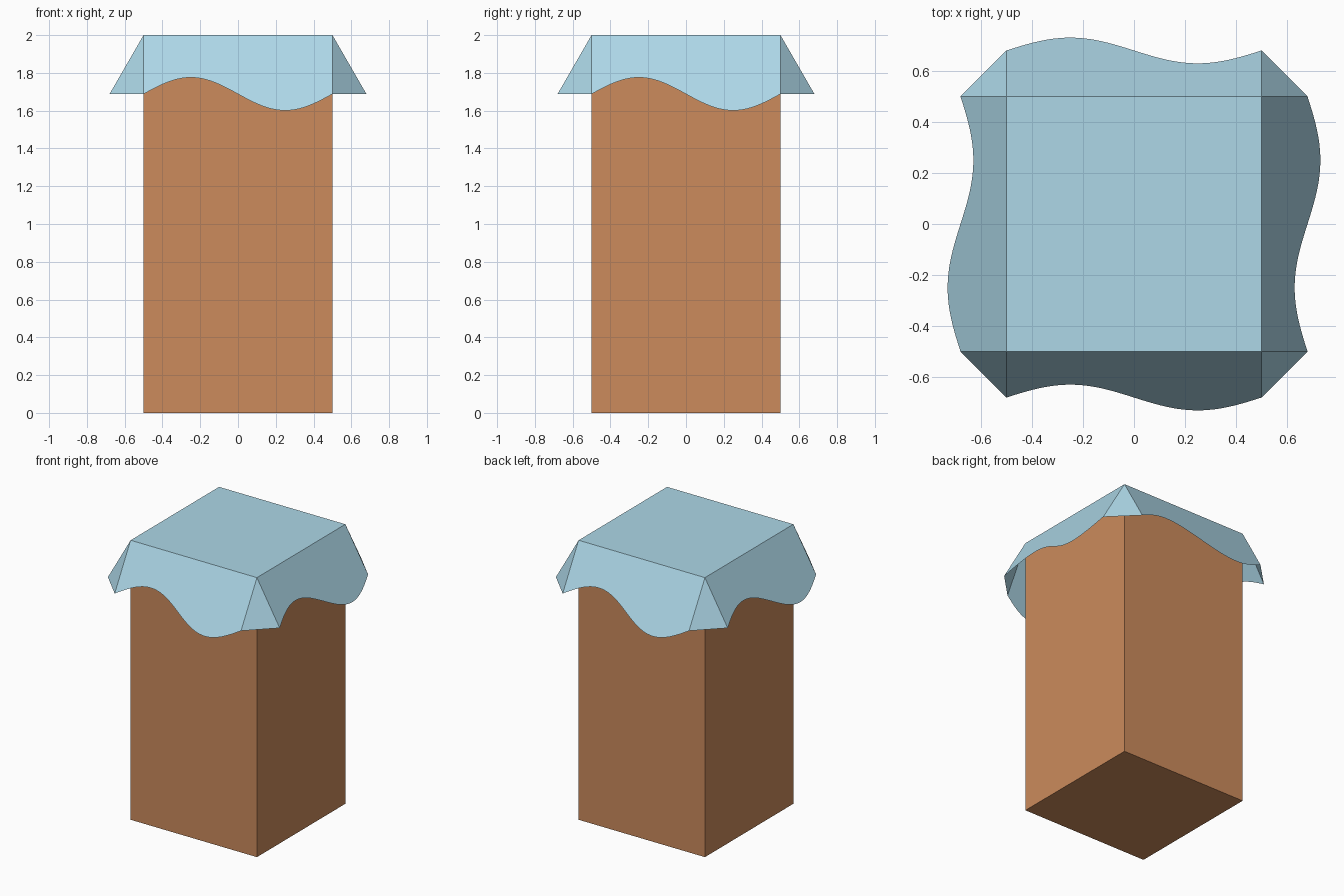
import bpy
import bmesh
from math import sin, pi
from mathutils import Matrix, Vector

if "Cube" in bpy.data.objects:
    bpy.data.objects.remove(bpy.data.objects["Cube"], do_unlink=True)

HALF = 0.5       # half width of the box
TOP = 2.0        # height of the cloth top
FLARE = 0.18     # how far the cloth hem stands out
DROP = 0.312     # how far the cloth hem hangs down
WAVE = 0.28      # hem wave, as a share of the flap length
STEPS = 48       # points along each hem


def material(name, rgb):
    mat = bpy.data.materials.new(name)
    mat.use_nodes = True
    colour = [((c / 255 + 0.055) / 1.055) ** 2.4 for c in rgb] + [1]
    mat.diffuse_color = colour
    mat.node_tree.nodes["Principled BSDF"].inputs["Base Color"].default_value = colour
    return mat


def add_object(name, bm, mat):
    mesh = bpy.data.meshes.new(name)
    bm.to_mesh(mesh)
    bm.free()
    mesh.materials.append(mat)
    obj = bpy.data.objects.new(name, mesh)
    bpy.context.collection.objects.link(obj)


# Box body, just under the cloth
bm = bmesh.new()
bmesh.ops.create_cube(bm, size=1)
height = TOP - 0.004
bmesh.ops.scale(bm, vec=(2 * HALF, 2 * HALF, height), verts=bm.verts)
bmesh.ops.translate(bm, vec=(0, 0, height / 2), verts=bm.verts)
add_object("box_body", bm, material("warm brown", (204, 139, 92)))

# Cloth: flat top, then one wavy flap and one corner fold per side
bm = bmesh.new()
corners = [(-HALF, -HALF, TOP), (HALF, -HALF, TOP), (HALF, HALF, TOP), (-HALF, HALF, TOP)]
bm.faces.new([bm.verts.new(p) for p in corners])
for side in range(4):
    turn = Matrix.Rotation(side * pi / 2, 3, "Z")

    def point(x, y, z):
        return bm.verts.new(turn @ Vector((x, y, z)))

    hem = []
    for i in range(STEPS + 1):
        t = i / STEPS
        length = 1 - WAVE * sin(2 * pi * t)
        hem.append(point(HALF * (2 * t - 1), -HALF - FLARE * length, TOP - DROP * length))
    right = point(HALF, -HALF, TOP)
    left = point(-HALF, -HALF, TOP)
    bm.faces.new(hem + [right, left])
    bm.faces.new([hem[-1], point(HALF + FLARE, -HALF, TOP - DROP), right])
bmesh.ops.remove_doubles(bm, verts=bm.verts, dist=0.0001)
add_object("cloth_cover", bm, material("light blue", (173, 215, 231)))
